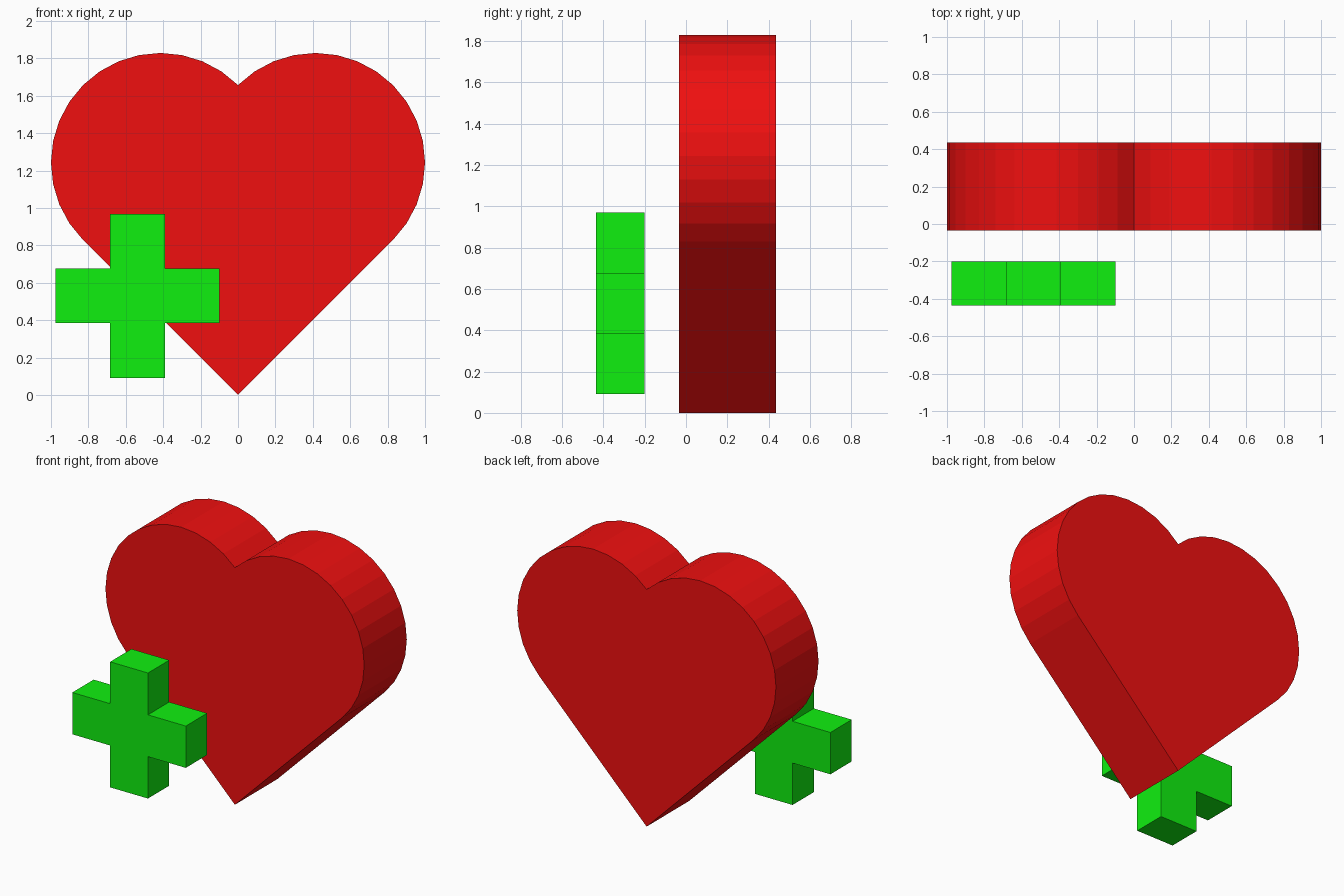
import bpy, bmesh
from math import sin, cos, radians, sqrt

if "Cube" in bpy.data.objects:
    bpy.data.objects.remove(bpy.data.objects["Cube"])


def extruded(name, profile, y0, y1, color):
    """Solid from an (x, z) outline, front face at y0 and back face at y1."""
    bm = bmesh.new()
    front = bm.faces.new([bm.verts.new((x, y0, z)) for x, z in profile])
    ext = bmesh.ops.extrude_face_region(bm, geom=[front], use_keep_orig=True)
    moved = [g for g in ext["geom"] if isinstance(g, bmesh.types.BMVert)]
    bmesh.ops.translate(bm, verts=moved, vec=(0, y1 - y0, 0))
    bmesh.ops.recalc_face_normals(bm, faces=bm.faces)
    mesh = bpy.data.meshes.new(name)
    bm.to_mesh(mesh)
    bm.free()
    mat = bpy.data.materials.new(name + "_color")
    mat.diffuse_color = color
    mat.use_nodes = True
    mat.node_tree.nodes["Principled BSDF"].inputs["Base Color"].default_value = mat.diffuse_color
    mesh.materials.append(mat)
    obj = bpy.data.objects.new(name, mesh)
    bpy.context.collection.objects.link(obj)
    return obj


# Heart: a square on its corner with a half circle on each upper side
SIDE, SEGS = 1.1716, 16
r = SIDE / 2
cx, cz = r / sqrt(2), 3 * r / sqrt(2)
lobe = []
for i in range(SEGS + 1):
    a = radians(-45 + 180 * i / SEGS)
    lobe.append((cx + r * cos(a), cz + r * sin(a)))
lobe[-1] = (0, SIDE * sqrt(2))
outline = [(0, 0)] + lobe + [(-x, z) for x, z in reversed(lobe[:-1])]
extruded("heart", outline, -0.035, 0.435, (0.87, 0.005, 0.005, 1))

# Plus sign: one arm corner pattern turned four times
px, pz, arm, half = -0.5375, 0.53, 0.4385, 0.146
plus = []
x1, z1 = [arm, arm, half], [-half, half, half]
for k in range(4):
    c, s = [(1, 0), (0, 1), (-1, 0), (0, -1)][k]
    plus += [(px + c * x - s * z, pz + s * x + c * z) for x, z in zip(x1, z1)]
extruded("plus_sign", plus, -0.435, -0.20, (0.005, 0.87, 0.005, 1))
